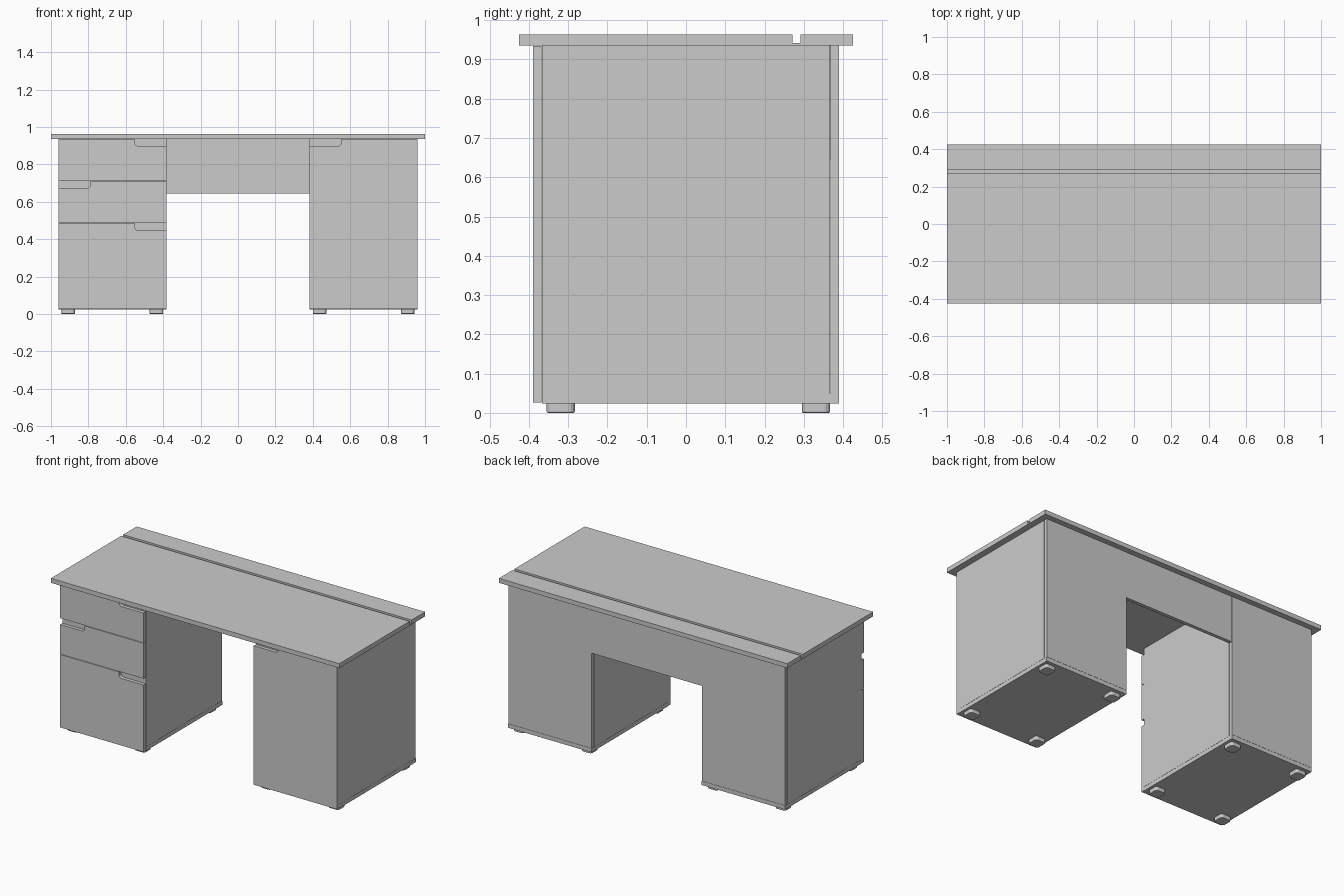
import bpy, bmesh, math
from mathutils import Vector

if "Cube" in bpy.data.objects:
    bpy.data.objects.remove(bpy.data.objects["Cube"])

grey = bpy.data.materials.new("light grey")
grey.diffuse_color = (0.6, 0.6, 0.6, 1)
grey.use_nodes = True
grey.node_tree.nodes["Principled BSDF"].inputs["Base Color"].default_value = grey.diffuse_color


def finish(name, bm):
    bmesh.ops.recalc_face_normals(bm, faces=bm.faces[:])
    me = bpy.data.meshes.new(name)
    bm.to_mesh(me)
    bm.free()
    me.materials.append(grey)
    ob = bpy.data.objects.new(name, me)
    bpy.context.collection.objects.link(ob)
    return ob


def prism(name, points, offset):
    """Extrude a flat outline along offset."""
    bm = bmesh.new()
    face = bm.faces.new([bm.verts.new(p) for p in points])
    ext = bmesh.ops.extrude_face_region(bm, geom=[face])
    verts = [v for v in ext["geom"] if isinstance(v, bmesh.types.BMVert)]
    bmesh.ops.translate(bm, verts=verts, vec=Vector(offset))
    return finish(name, bm)


def box(name, x0, x1, y0, y1, z0, z1):
    if x0 > x1:
        x0, x1 = x1, x0
    return prism(name, [(x0, y0, z0), (x1, y0, z0), (x1, y1, z0), (x0, y1, z0)],
                 (0, 0, z1 - z0))


def front(name, x0, x1, z0, z1, side):
    """Drawer or door front with a finger notch in one top corner."""
    w, h, r = 0.17, 0.037, 0.02
    xs, xo = (x1, x0) if side > 0 else (x0, x1)
    xn, zn = xs - side * w, z1 - h
    pts = [(xo, z0), (xs, z0), (xs, zn)]
    for i in range(7):
        a = math.pi / 2 * i / 6
        pts.append((xn + side * r * (1 - math.sin(a)), zn + r * (1 - math.cos(a))))
    pts += [(xn, z1), (xo, z1)]
    prism(name, [(x, -0.39, z) for x, z in pts], (0, 0.022, 0))


# Desk top with cable groove
prof = [(-0.425, 0.935), (0.425, 0.935), (0.425, 0.963), (0.291, 0.963),
        (0.291, 0.942), (0.271, 0.942), (0.271, 0.963), (-0.425, 0.963)]
prism("desk_top", [(-1, y, z) for y, z in prof], (2, 0, 0))

XI, XO, T = 0.382, 0.96, 0.023
for s, tag in ((-1, "left"), (1, "right")):
    # Pedestal carcass
    box(tag + "_outer_side", s * (XO - T), s * XO, -0.367, 0.367, 0.05, 0.935)
    box(tag + "_inner_side", s * XI, s * (XI + T), -0.367, 0.367, 0.05, 0.935)
    box(tag + "_bottom", s * XI, s * XO, -0.367, 0.39, 0.024, 0.049)
    box(tag + "_back", s * (XI + 0.001), s * (XO - 0.001), 0.368, 0.39, 0.05, 0.935)
    box(tag + "_inner_front", s * (XI + T), s * (XO - T), -0.365, -0.35, 0.05, 0.935)
    # Feet
    for x in (0.436, 0.908):
        for y in (-0.319, 0.331):
            foot = box(tag + "_foot", s * x - 0.036, s * x + 0.036,
                       y - 0.036, y + 0.036, 0, 0.024)
            bm = bmesh.new()
            bm.from_mesh(foot.data)
            edges = [e for e in bm.edges
                     if abs(e.verts[0].co.z - e.verts[1].co.z) > 0.01]
            bmesh.ops.bevel(bm, geom=edges, offset=0.016, segments=4,
                            profile=0.5, affect='EDGES')
            rim = [e for e in bm.edges if all(v.co.z < 0.001 for v in e.verts)]
            bmesh.ops.bevel(bm, geom=rim, offset=0.004, segments=2,
                            profile=0.5, affect='EDGES')
            bm.to_mesh(foot.data)
            bm.free()

# Drawer fronts and door
front("top_drawer_front", -XO, -XI, 0.711, 0.934, 1)
front("middle_drawer_front", -XO, -XI, 0.486, 0.708, -1)
front("bottom_drawer_front", -XO, -XI, 0.026, 0.483, 1)
front("door_front", XI, XO, 0.026, 0.934, -1)

# Modesty panel between pedestals
box("modesty_panel", -XI, XI, 0.367, 0.389, 0.645, 0.935)
